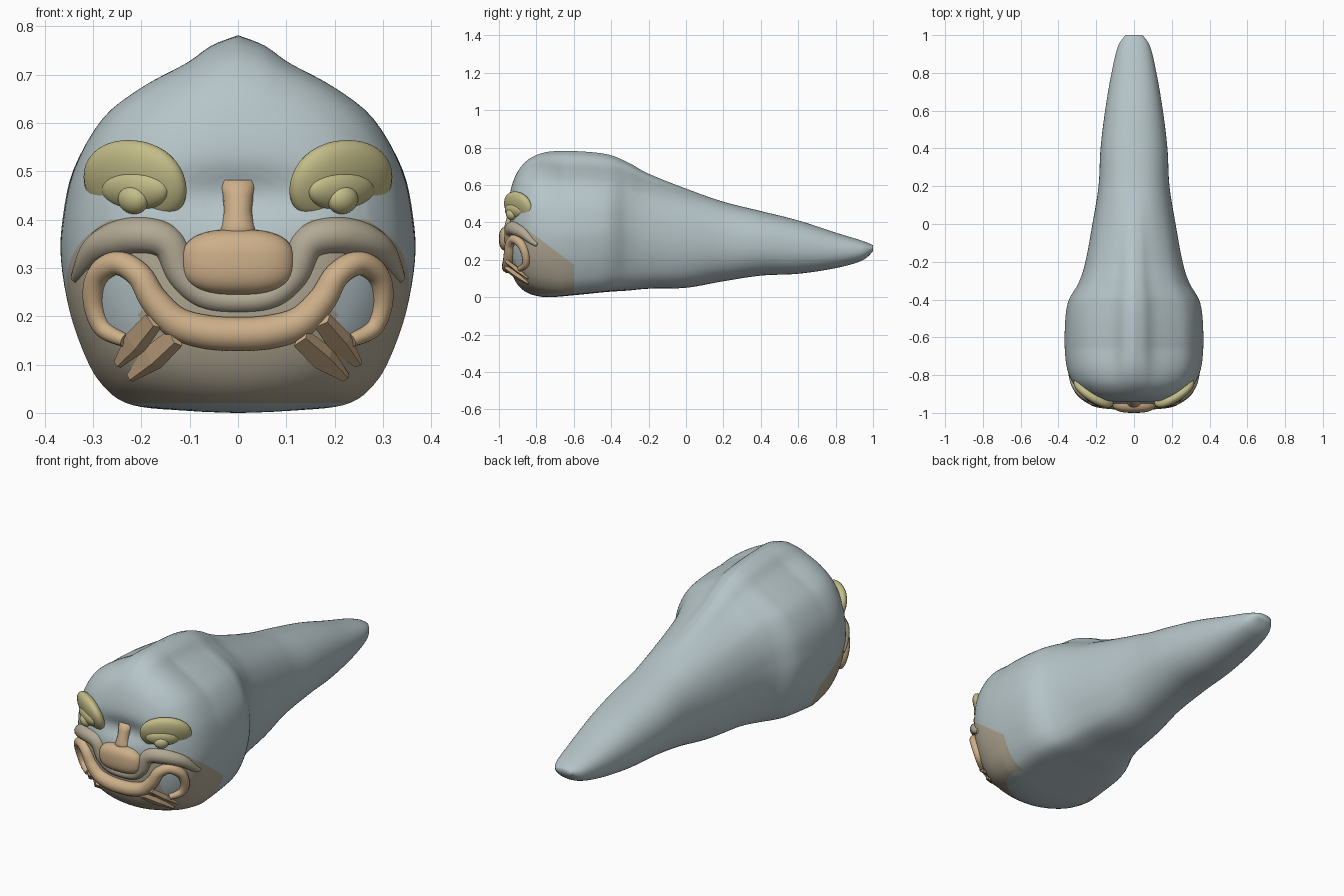
import bpy, bmesh, math
from mathutils import Vector
from mathutils.bvhtree import BVHTree

if "Cube" in bpy.data.objects:
    bpy.data.objects.remove(bpy.data.objects["Cube"])


def material(name, rgb):
    m = bpy.data.materials.new(name)
    m.use_nodes = True
    m.diffuse_color = (*rgb, 1)
    m.node_tree.nodes["Principled BSDF"].inputs["Base Color"].default_value = (*rgb, 1)
    return m


GREY = material("blue grey skin", (0.47, 0.56, 0.58))
MUZZLE = material("greyish tan muzzle", (0.45, 0.40, 0.30))
TAN = material("warm tan", (0.61, 0.43, 0.25))
OLIVE = material("olive yellow", (0.55, 0.51, 0.25))


def spline(rows, steps):
    """Smooth resampling through the given rows."""
    rows = [Vector(r) for r in rows]
    out = []
    for i in range(len(rows) - 1):
        a, b, c, d = rows[max(i - 1, 0)], rows[i], rows[i + 1], rows[min(i + 2, len(rows) - 1)]
        for k in range(steps):
            t = k / steps
            out.append(b + (c - a) * (t / 2) + (a * 2 - b * 5 + c * 4 - d) * (t * t / 2)
                       + (b * 3 - a - c * 3 + d) * (t ** 3 / 2))
    return out + [rows[-1]]


def finish(bm, name, mats):
    bmesh.ops.recalc_face_normals(bm, faces=bm.faces)
    mesh = bpy.data.meshes.new(name)
    for f in bm.faces:
        f.smooth = True
    bm.to_mesh(mesh)
    bm.free()
    for m in mats:
        mesh.materials.append(m)
    ob = bpy.data.objects.new(name, mesh)
    bpy.context.collection.objects.link(ob)
    return ob


# Body: rows of (y, half width, bottom, top)
SECTIONS = [
    (-0.955, 0.03, 0.30, 0.37), (-0.945, 0.17, 0.18, 0.53), (-0.92, 0.235, 0.10, 0.63),
    (-0.88, 0.29, 0.045, 0.70), (-0.82, 0.335, 0.012, 0.75), (-0.73, 0.36, 0.0, 0.778),
    (-0.58, 0.366, 0.012, 0.78), (-0.42, 0.35, 0.028, 0.763), (-0.31, 0.292, 0.035, 0.72),
    (-0.2, 0.257, 0.045, 0.66), (0, 0.22, 0.05, 0.58), (0.2, 0.188, 0.085, 0.51),
    (0.4, 0.177, 0.115, 0.46), (0.6, 0.153, 0.125, 0.41), (0.8, 0.119, 0.155, 0.345),
    (0.94, 0.085, 0.195, 0.302), (1.0, 0.045, 0.245, 0.278)]
# Crested head outline, right half, in unit width and height
HEAD = [(0, 0), (0.42, 0.004), (0.64, 0.022), (0.77, 0.07), (0.86, 0.14), (0.95, 0.26), (1, 0.4),
        (0.99, 0.51), (0.93, 0.64), (0.77, 0.77), (0.55, 0.845), (0.3, 0.91), (0.15, 0.97), (0, 1)]
half = spline(HEAD, 4)
outline = half + [Vector((-p.x, p.y)) for p in half[-2:0:-1]]


def build_body():
    bm = bmesh.new()
    rings = []
    for y, w, lo, hi in [tuple(s) for s in spline(SECTIONS, 8)]:
        crest = max(0, min(1, (y + 0.96) / 0.3, (0.15 - y) / 0.6))
        ring = []
        for p in outline:
            ang = math.atan2((p.y - 0.45) * 2, p.x)
            c, s = math.cos(ang), math.sin(ang)
            e = Vector((math.copysign(abs(c) ** 0.9, c), 0.5 + 0.5 * math.copysign(abs(s) ** 0.9, s)))
            q = e.lerp(p, crest)
            x, z = q.x * w, lo + q.y * (hi - lo)
            # Sunken bridge between the eyes
            dent = 0.03 * math.exp(-(x / 0.16) ** 2 - ((z - 0.45) / 0.05) ** 2) if y < -0.9 else 0
            ring.append(bm.verts.new((x, y + dent, z)))
        rings.append(ring)
    n = len(outline)
    for a, b in zip(rings, rings[1:]):
        for i in range(n):
            j = (i + 1) % n
            bm.faces.new((a[i], a[j], b[j], b[i]))
    bm.faces.new(rings[0])
    bm.faces.new(rings[-1])
    # Clean cuts along the muzzle border
    for co, no in (((0, -0.9, 0.4), (0, 0.75, 1)), ((0, 0, 0.4), (0, 0, 1)),
                   ((0, -0.6, 0), (0, 1, 0)), ((0, 0, 0.02), (0, 0, 1))):
        bmesh.ops.bisect_plane(bm, geom=bm.verts[:] + bm.edges[:] + bm.faces[:],
                               plane_co=co, plane_no=no)
    # Muzzle colour on the lower front, leaving the mouth corners grey
    for f in bm.faces:
        c = f.calc_center_median()
        x = abs(c.x)
        muzzle = c.y < -0.6 and 0.02 < c.z < 0.4 - 0.75 * max(0, c.y + 0.9)
        muzzle = muzzle and (x > 0.14 or c.z < 0.3)
        corner = c.y < -0.7 and ((x - 0.25) / 0.05) ** 2 + ((c.z - 0.225) / 0.075) ** 2 < 1
        f.material_index = int(muzzle and not corner)
    tree = BVHTree.FromBMesh(bm)
    finish(bm, "body", (GREY, MUZZLE))
    return tree


skin = build_body()


def on_face(x, z, out=0.0):
    """Point on the front skin, pushed forward by out."""
    hit = skin.ray_cast(Vector((x, -2, z)), Vector((0, 1, 0)))[0]
    return Vector((x, (hit.y if hit else -0.7) - out, z))


def tube(name, right, mat, out):
    """Mirrored tube on the face through rows of (x, z, radius)."""
    rows = [(-x, z, r) for x, z, r in right[:0:-1]] + list(right)
    curve = bpy.data.curves.new(name, "CURVE")
    curve.dimensions = "3D"
    curve.bevel_depth = 1
    curve.bevel_resolution = 4
    curve.use_fill_caps = True
    pts = spline(rows, 6)
    path = curve.splines.new("POLY")
    path.points.add(len(pts) - 1)
    for p, (x, z, r) in zip(path.points, pts):
        p.co = (*on_face(x, z, out), 1)
        p.radius = r
    temp = bpy.data.objects.new(name + " path", curve)
    bpy.context.collection.objects.link(temp)
    bpy.context.view_layer.update()
    mesh = bpy.data.meshes.new_from_object(temp.evaluated_get(bpy.context.evaluated_depsgraph_get()))
    bpy.data.objects.remove(temp)
    bm = bmesh.new()
    bm.from_mesh(mesh)
    bpy.data.meshes.remove(mesh)
    finish(bm, name, (mat,))


def blob(name, loc, size, mat, power=1.0, turn=(0, 0, 0), floor=-1):
    """Ellipsoid, boxier for a power below one, flattened under floor."""
    bm = bmesh.new()
    bmesh.ops.create_uvsphere(bm, u_segments=32, v_segments=20, radius=1)
    for v in bm.verts:
        v.co = [math.copysign(abs(k) ** power, k) * s for k, s in zip(v.co, size)]
        v.co.z = max(v.co.z, floor * size[2])
    ob = finish(bm, name, (mat,))
    ob.location, ob.rotation_euler = loc, turn


# Upper lip and mouth
tube("upper_lip", [(0, 0.232, 0.026), (0.07, 0.243, 0.028), (0.115, 0.285, 0.032), (0.14, 0.345, 0.036),
                   (0.18, 0.366, 0.038), (0.24, 0.363, 0.038), (0.295, 0.338, 0.03),
                   (0.335, 0.28, 0.012)], MUZZLE, -0.012)
tube("mouth", [(0, 0.163, 0.036), (0.07, 0.168, 0.036), (0.13, 0.188, 0.034), (0.175, 0.235, 0.03),
               (0.205, 0.285, 0.027), (0.25, 0.31, 0.025), (0.29, 0.285, 0.024),
               (0.299, 0.23, 0.022), (0.28, 0.175, 0.019), (0.235, 0.15, 0.014)], TAN, 0.008)

# Nose
blob("nose", (0, -0.945, 0.312), (0.118, 0.055, 0.068), TAN, 0.75)
bm = bmesh.new()
loops = []
for z, w, y in [(0.36, 0.045, -0.975), (0.39, 0.034, -0.968), (0.42, 0.029, -0.96),
                (0.45, 0.032, -0.95), (0.482, 0.038, -0.94)]:
    loops.append([bm.verts.new((w * math.cos(t), y + 0.03 - 0.03 * math.sin(t), z))
                  for t in [k * math.tau / 16 for k in range(16)]])
for a, b in zip(loops, loops[1:]):
    for i in range(16):
        bm.faces.new((a[i], a[i - 1], b[i - 1], b[i]))
bm.faces.new(loops[0])
bm.faces.new(loops[-1])
finish(bm, "nose_bridge", (TAN,))


def fang(name, root, tip, width):
    """Four sided tapered tooth lying on the face."""
    bm = bmesh.new()
    a, b = on_face(*root, 0.034), on_face(*tip, 0.012)
    axis = (b - a).normalized()
    side = axis.cross(Vector((0, 1, 0))).normalized()
    front = side.cross(axis)
    rings = [[bm.verts.new(a.lerp(b, t) + side * width * k * i + front * 0.014 * k * j)
              for i, j in ((1, 0), (0.3, 1), (-1, 0), (0.3, -1))]
             for t, k in ((0, 0.8), (0.5, 1), (1, 0.35))]
    for p, q in zip(rings, rings[1:]):
        for i in range(4):
            bm.faces.new((p[i], p[i - 1], q[i - 1], q[i]))
    bm.faces.new(rings[0])
    bm.faces.new(rings[-1])
    ob = finish(bm, name, (TAN,))
    for f in ob.data.polygons:
        f.use_smooth = False


# Eyes and fangs on both sides
for s, label in ((1, "left"), (-1, "right")):
    turn = (math.radians(20), 0, s * math.radians(33))
    blob(label + "_eyelid", (s * 0.213, -0.893, 0.475), (0.122, 0.04, 0.094), OLIVE, 0.95, turn, -0.68)
    blob(label + "_eye", (s * 0.213, -0.918, 0.461), (0.08, 0.03, 0.044), OLIVE, 1, turn, -0.85)
    blob(label + "_pupil", (s * 0.217, -0.935, 0.441), (0.034, 0.024, 0.03), OLIVE, 1, turn)
    fang(label + "_outer_fang", (s * 0.175, 0.19), (s * 0.25, 0.1), 0.026)
    fang(label + "_inner_fang", (s * 0.13, 0.155), (s * 0.224, 0.072), 0.027)
